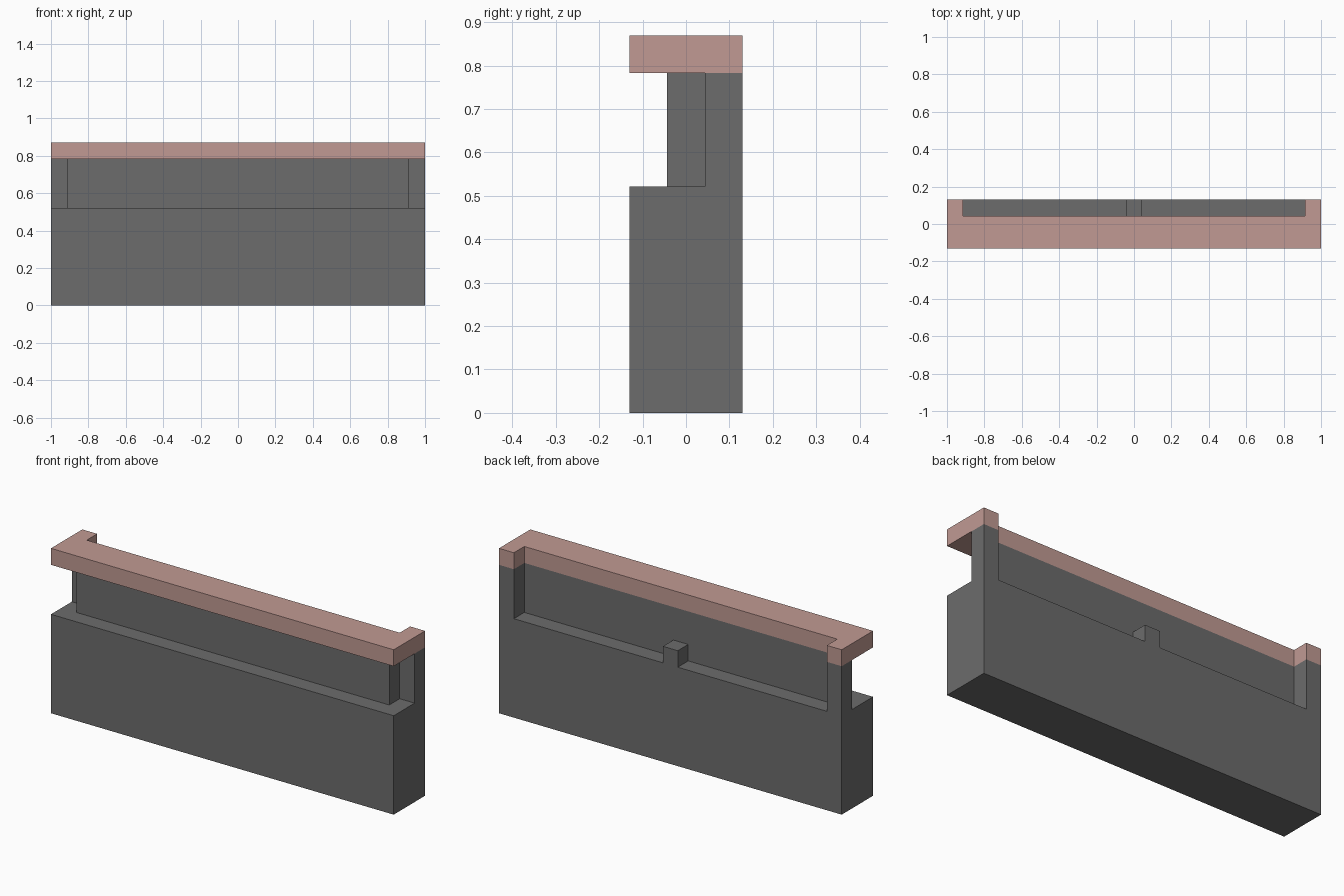
import bpy
import bmesh

cube = bpy.data.objects.get("Cube")
if cube:
    bpy.data.objects.remove(cube, do_unlink=True)

U = 2 / 23          # one module; the panel is 23 modules long
HALF = 11.5         # half length in modules
INNER = HALF - 1    # inner side of the end posts


def make_material(name, color):
    mat = bpy.data.materials.new(name)
    mat.use_nodes = True
    mat.diffuse_color = color
    mat.node_tree.nodes["Principled BSDF"].inputs["Base Color"].default_value = color
    return mat


def prism(name, outline, bottom, top, mat):
    """Extrude a plan outline (in modules) from bottom to top."""
    bm = bmesh.new()
    face = bm.faces.new([bm.verts.new((x * U, y * U, bottom * U)) for x, y in outline])
    moved = bmesh.ops.extrude_face_region(bm, geom=[face], use_keep_orig=True)["geom"]
    verts = [v for v in moved if isinstance(v, bmesh.types.BMVert)]
    bmesh.ops.translate(bm, verts=verts, vec=(0, 0, (top - bottom) * U))
    bmesh.ops.recalc_face_normals(bm, faces=bm.faces)
    mesh = bpy.data.meshes.new(name)
    bm.to_mesh(mesh)
    bm.free()
    mesh.materials.append(mat)
    obj = bpy.data.objects.new(name, mesh)
    bpy.context.collection.objects.link(obj)
    return obj


def box(name, x0, x1, y0, y1, bottom, top, mat):
    return prism(name, [(x0, y0), (x1, y0), (x1, y1), (x0, y1)], bottom, top, mat)


gray = make_material("dark gray", (0.150, 0.150, 0.150, 1))
rose = make_material("dusty rose", (0.533, 0.323, 0.292, 1))

# Solid lower block, thin upper wall and the small lug on the back ledge
box("lower_block", -HALF, HALF, -1.5, 1.5, 0, 6, gray)
box("upper_wall", -INNER, INNER, -0.5, 0.5, 6, 9, gray)
box("back_lug", -0.5, 0.5, 0.5, 1.5, 6, 7, gray)

# End posts at the back corners
box("left_post", INNER, HALF, 0.5, 1.5, 6, 9, gray)
box("right_post", -HALF, -INNER, 0.5, 1.5, 6, 9, gray)

# U-shaped cap, notched along the back between the posts
half_cap = [(HALF, -1.5), (HALF, 1.5), (INNER, 1.5), (INNER, 0.5)]
prism("top_cap", half_cap + [(-x, y) for x, y in reversed(half_cap)], 9, 10, rose)
